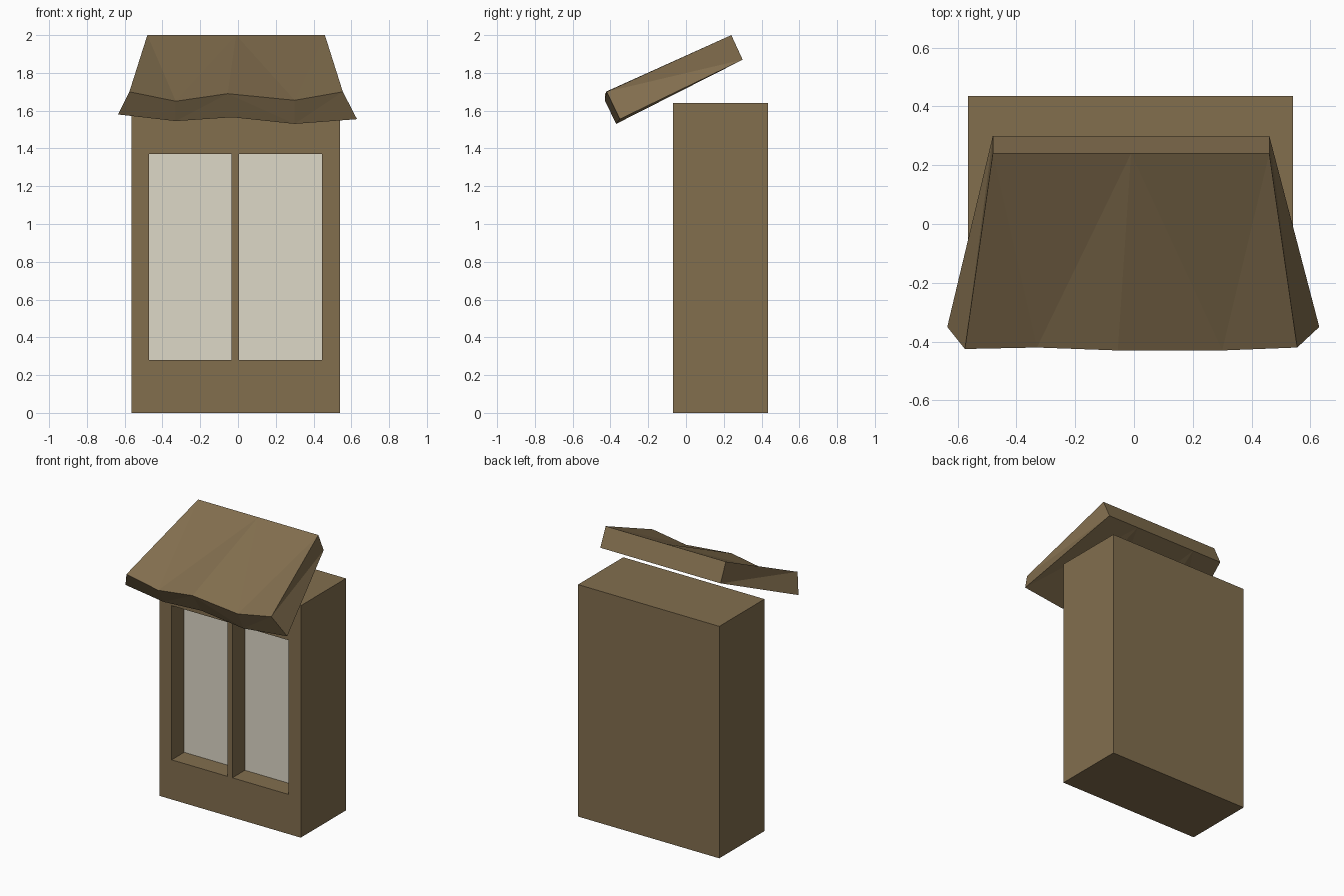
import bpy
import bmesh
from mathutils import Vector

cube = bpy.data.objects.get("Cube")
if cube:
    bpy.data.objects.remove(cube, do_unlink=True)


def material(name, rgb):
    mat = bpy.data.materials.new(name)
    mat.use_nodes = True
    mat.diffuse_color = (*rgb, 1)
    mat.node_tree.nodes["Principled BSDF"].inputs["Base Color"].default_value = (*rgb, 1)
    return mat


def finish(bm, name, mats):
    bmesh.ops.recalc_face_normals(bm, faces=bm.faces[:])
    mesh = bpy.data.meshes.new(name)
    bm.to_mesh(mesh)
    bm.free()
    for mat in mats:
        mesh.materials.append(mat)
    obj = bpy.data.objects.new(name, mesh)
    bpy.context.collection.objects.link(obj)
    return obj


wood = material("brown wood", (0.223, 0.156, 0.076))
pane = material("pale pane", (0.73, 0.69, 0.575))

# Window frame: a box whose front is cut into two deep panels
low, high = Vector((-0.565, -0.07, 0)), Vector((0.54, 0.435, 1.64))
bottom, top, depth = 0.28, 1.37, 0.14
windows = [(-0.47, -0.035), (0.005, 0.445)]

bm = bmesh.new()
bmesh.ops.create_cube(bm, size=1)
bmesh.ops.scale(bm, vec=high - low, verts=bm.verts)
bmesh.ops.translate(bm, vec=(low + high) / 2, verts=bm.verts)
cuts = [((x, 0, 0), (1, 0, 0)) for span in windows for x in span]
cuts += [((0, 0, z), (0, 0, 1)) for z in (bottom, top)]
for point, normal in cuts:
    bmesh.ops.bisect_plane(bm, geom=bm.verts[:] + bm.edges[:] + bm.faces[:],
                           plane_co=point, plane_no=normal)


def is_window(face):
    c = face.calc_center_median()
    return (c.y < low.y + 0.001 and bottom < c.z < top
            and any(a < c.x < b for a, b in windows))


panels = [f for f in bm.faces if is_window(f)]
panels = bmesh.ops.extrude_discrete_faces(bm, faces=panels)["faces"]
for face in bm.faces:
    face.material_index = 0
for face in panels:
    face.material_index = 1
    bmesh.ops.translate(bm, vec=(0, depth, 0), verts=face.verts)
finish(bm, "window_frame", [wood, pane])

# Awning: a sloping slab with a wavy, flared front edge
back_x = [-0.48, -0.25, -0.01, 0.22, 0.46]
front_top = [(-0.575, -0.425, 1.70), (-0.33, -0.42, 1.65), (-0.055, -0.43, 1.69),
             (0.30, -0.43, 1.655), (0.555, -0.42, 1.70)]
front_low = [(-0.635, -0.35, 1.58), (-0.33, -0.36, 1.545), (-0.03, -0.365, 1.565),
             (0.30, -0.37, 1.53), (0.63, -0.35, 1.555)]

bm = bmesh.new()
rows = [[(x, 0.24, 2.0) for x in back_x], front_top, front_low,
        [(x, 0.30, 1.87) for x in back_x]]
rows = [[bm.verts.new(co) for co in row] for row in rows]
for r in range(4):
    a, b = rows[r], rows[(r + 1) % 4]
    for i in range(4):
        # Diagonals alternate so the folds fan out across the slope
        if i % 2:
            bm.faces.new((a[i], b[i], a[i + 1]))
            bm.faces.new((a[i + 1], b[i], b[i + 1]))
        else:
            bm.faces.new((a[i], b[i], b[i + 1]))
            bm.faces.new((a[i], b[i + 1], a[i + 1]))
for end in (0, -1):
    back_up, tip_up, tip_low, back_low = (row[end] for row in rows)
    bm.faces.new((back_up, tip_up, back_low))
    bm.faces.new((tip_up, tip_low, back_low))
finish(bm, "awning", [wood])
